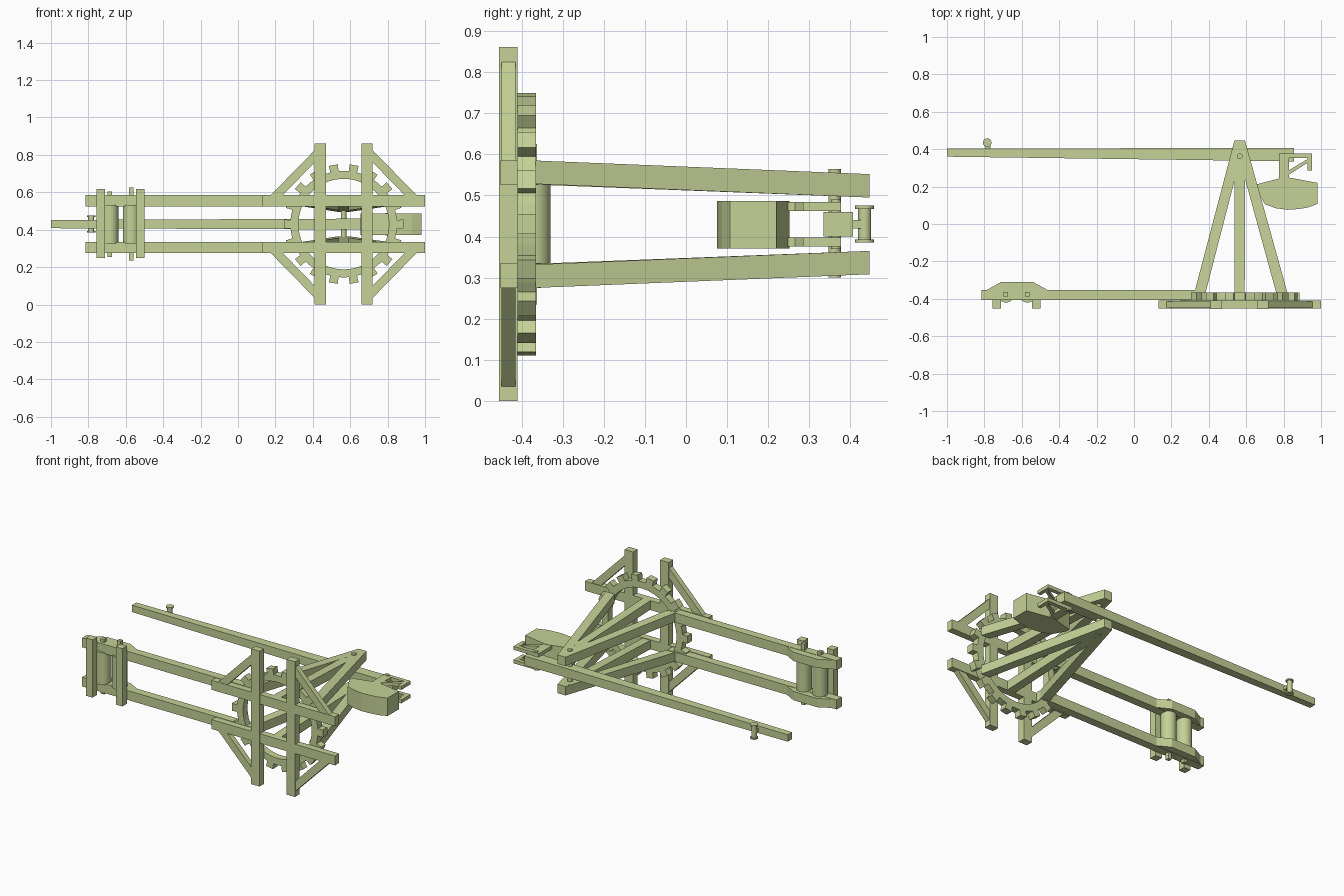
import bpy, bmesh, math

if "Cube" in bpy.data.objects:
    bpy.data.objects.remove(bpy.data.objects["Cube"])

ZC = 0.43      # mid plane of the machine
GX = 0.565     # tower / gear centre

wood = bpy.data.materials.new("pale_olive_wood")
wood.diffuse_color = (0.56, 0.64, 0.31, 1)
wood.use_nodes = True
wood.node_tree.nodes["Principled BSDF"].inputs["Base Color"].default_value = wood.diffuse_color


def finish(name, bm):
    bmesh.ops.recalc_face_normals(bm, faces=bm.faces)
    me = bpy.data.meshes.new(name)
    bm.to_mesh(me)
    bm.free()
    me.materials.append(wood)
    ob = bpy.data.objects.new(name, me)
    bpy.context.collection.objects.link(ob)
    return ob


def loft(name, a, b):
    """Solid between two matching polygons."""
    bm = bmesh.new()
    va = [bm.verts.new(p) for p in a]
    vb = [bm.verts.new(p) for p in b]
    bm.faces.new(va)
    bm.faces.new(vb)
    n = len(va)
    for i in range(n):
        bm.faces.new((va[i], va[(i + 1) % n], vb[(i + 1) % n], vb[i]))
    return finish(name, bm)


def prism(name, pts, z0, z1):
    return loft(name, [(x, y, z0) for x, y in pts], [(x, y, z1) for x, y in pts])


def box(name, x0, x1, y0, y1, z0, z1):
    return prism(name, [(x0, y0), (x1, y0), (x1, y1), (x0, y1)], z0, z1)


def rod(name, x, y, z0, z1, r, n=24):
    ob = prism(name, [(x + r * math.cos(2 * math.pi * i / n), y + r * math.sin(2 * math.pi * i / n))
                      for i in range(n)], z0, z1)
    for p in ob.data.polygons:
        p.use_smooth = len(p.vertices) == 4
    return ob


def mz(s, a, b):
    """Depth range mirrored about the mid plane."""
    return sorted((ZC + s * a, ZC + s * b))


# Base frame
for x in (0.44, 0.69):
    box("cross_beam", x - 0.03, x + 0.03, -0.455, -0.41, 0.0, 0.862)
for s in (-1, 1):
    z = mz(s, 0.095, 0.155)
    box("base_beam", 0.13, 1.0, -0.452, -0.41, *z)
    box("long_rail", -0.815, 0.38, -0.405, -0.353, *z)
    # Diagonal base braces
    for x_out, x_in, xt in ((0.17, 0.235, 0.413), (0.96, 0.895, 0.717)):
        poly = [(x_out, 0.15), (xt, 0.398), (xt, 0.333), (x_in, 0.15)]
        loft("base_brace", [(x, -0.449, ZC + s * d) for x, d in poly],
             [(x, -0.415, ZC + s * d) for x, d in poly])

# Toothed ring
N = 72
bm = bmesh.new()
rings = []
for r, y in ((0.285, -0.41), (0.285, -0.365), (0.242, -0.365), (0.242, -0.41)):
    rings.append([bm.verts.new((GX + r * math.cos(2 * math.pi * i / N), y,
                                ZC + r * math.sin(2 * math.pi * i / N))) for i in range(N)])
for k in range(4):
    a, b = rings[k], rings[(k + 1) % 4]
    for i in range(N):
        j = (i + 1) % N
        bm.faces.new((a[i], a[j], b[j], b[i]))
finish("gear_ring", bm)
for k in range(18):
    t = math.radians(20 * k)
    c, s = math.cos(t), math.sin(t)
    quad = [(GX + u * c - v * s, ZC + u * s + v * c)
            for u, v in ((0.275, -0.022), (0.32, -0.024), (0.32, 0.024), (0.275, 0.022))]
    loft("gear_tooth", [(x, -0.41, z) for x, z in quad], [(x, -0.365, z) for x, z in quad])

# Tower legs, leaning slightly inward
for s in (-1, 1):
    for fx, hw, fy in ((0.353, 0.03, -0.366), (GX, 0.027, -0.41), (0.79, 0.03, -0.366)):
        b0, b1 = mz(s, 0.098, 0.155)
        t0, t1 = mz(s, 0.065, 0.122)
        loft("tower_leg",
             [(fx - hw, fy, b0), (fx + hw, fy, b0), (fx + hw, fy, b1), (fx - hw, fy, b1)],
             [(GX - 0.028, 0.447, t0), (GX + 0.028, 0.447, t0),
              (GX + 0.028, 0.447, t1), (GX - 0.028, 0.447, t1)])
rod("main_axle", GX, 0.362, 0.30, 0.565, 0.015)

# Throwing arm, tapered
loft("throwing_arm",
     [(-1, 0.36, 0.408), (-1, 0.403, 0.408), (-1, 0.403, 0.452), (-1, 0.36, 0.452)],
     [(0.855, 0.335, 0.40), (0.855, 0.407, 0.40), (0.855, 0.407, 0.46), (0.855, 0.335, 0.46)])

# Spool on the arm
rod("spool_core", -0.785, 0.435, 0.39, 0.47, 0.016)
for s in (-1, 1):
    rod("spool_flange", -0.785, 0.435, *mz(s, 0.037, 0.045), 0.023)
box("spool_mount", -0.795, -0.768, 0.40, 0.43, 0.42, 0.44)

# Counterweight and its hanger
prism("counterweight", [(0.655, 0.212), (0.81, 0.252), (0.98, 0.22), (0.98, 0.107), (0.93, 0.088),
                        (0.88, 0.08), (0.82, 0.076), (0.76, 0.084), (0.70, 0.105), (0.655, 0.185)],
      0.371, 0.486)
for s in (-1, 1):
    z = mz(s, 0.032, 0.054)
    box("hanger_post", 0.775, 0.83, 0.235, 0.378, *z)
    box("hanger_bar", 0.775, 0.952, 0.353, 0.378, *z)
    box("hanger_end", 0.928, 0.952, 0.285, 0.378, *z)
    prism("hanger_brace", [(0.825, 0.262), (0.94, 0.335), (0.94, 0.355), (0.825, 0.285)], *z)
rod("hanger_pin", 0.80, 0.365, 0.37, 0.49, 0.012)

# Winch at the far end
for x in (-0.733, -0.522):
    box("winch_crossboard", x - 0.023, x + 0.023, -0.452, -0.405, 0.25, 0.618)
for x, h in ((-0.685, 0.175), (-0.57, 0.195)):
    rod("winch_roller", x, -0.375, ZC - 0.103, ZC + 0.103, 0.045, 32)
    box("roller_axle", x - 0.012, x + 0.012, -0.387, -0.363, ZC - h, ZC + h)
for s in (-1, 1):
    prism("winch_cheek", [(-0.79, -0.354), (-0.71, -0.31), (-0.54, -0.31), (-0.46, -0.354)],
          *mz(s, 0.097, 0.153))
